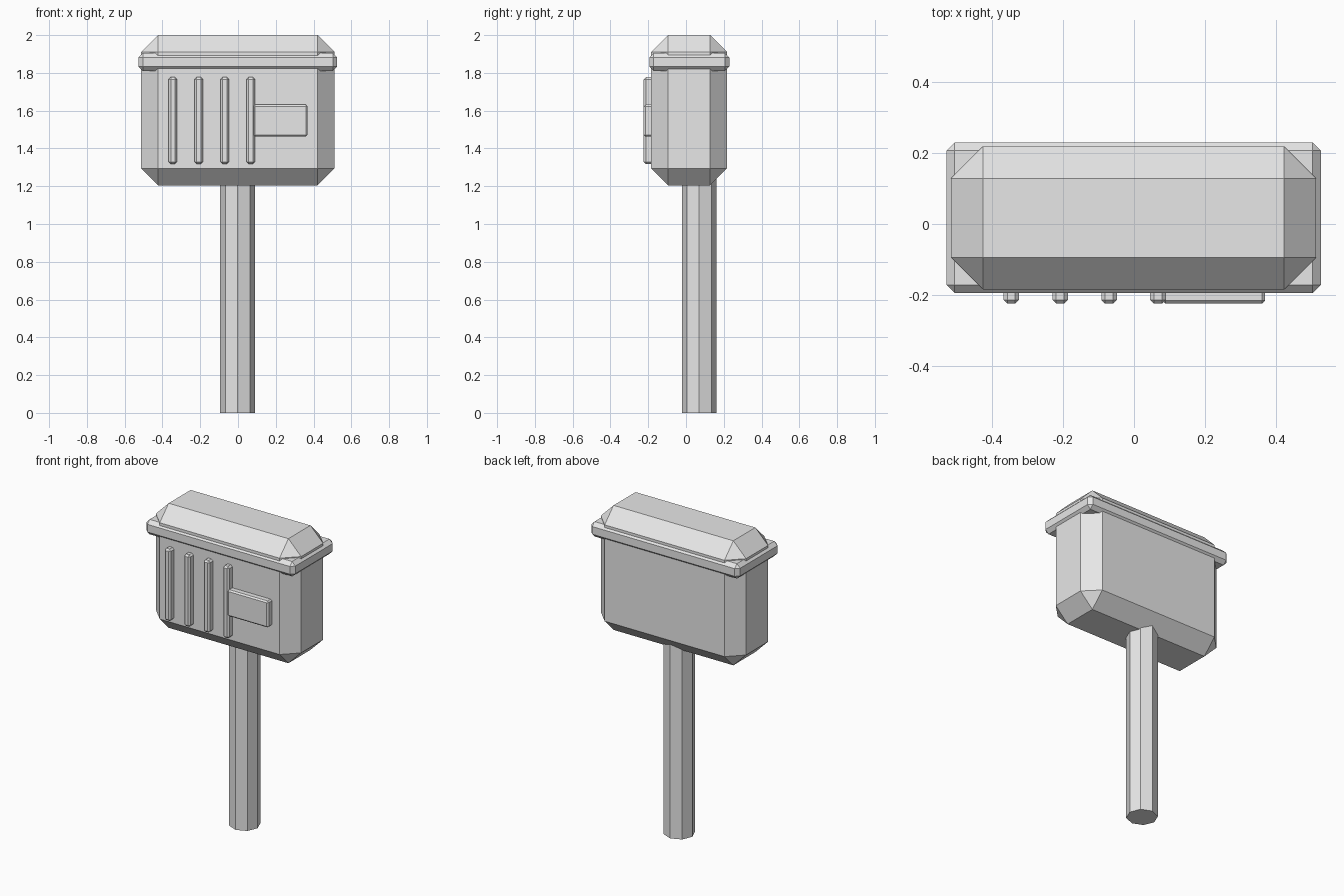
import bpy
import bmesh
from mathutils import Matrix, Vector

cube = bpy.data.objects.get("Cube")
if cube:
    bpy.data.objects.remove(cube, do_unlink=True)

grey = bpy.data.materials.new("light_grey")
grey.use_nodes = True
grey.diffuse_color = (0.8, 0.8, 0.8, 1)
grey.node_tree.nodes["Principled BSDF"].inputs["Base Color"].default_value = (0.8, 0.8, 0.8, 1)


def finish(name, bm):
    mesh = bpy.data.meshes.new(name)
    bm.to_mesh(mesh)
    bm.free()
    mesh.materials.append(grey)
    obj = bpy.data.objects.new(name, mesh)
    bpy.context.collection.objects.link(obj)


def chamfered_box(name, low, high, chamfer):
    low, high = Vector(low), Vector(high)
    bm = bmesh.new()
    matrix = Matrix.Translation((low + high) / 2) @ Matrix.Diagonal((*(high - low), 1))
    bmesh.ops.create_cube(bm, size=1, matrix=matrix)
    bmesh.ops.bevel(bm, geom=bm.edges[:], offset=chamfer, segments=1,
                    affect='EDGES', clamp_overlap=True)
    finish(name, bm)


# Main box and the rim that wraps around its lid
chamfered_box("box_body", (-0.514, -0.184, 1.205), (0.512, 0.218, 2.0), 0.09)
chamfered_box("lid_rim", (-0.527, -0.194, 1.81), (0.525, 0.229, 1.905), 0.023)

# Raised ribs and label plate on the front
for i in range(4):
    x = -0.345 + i * 0.1375
    chamfered_box(f"front_rib_{i + 1}", (x - 0.022, -0.224, 1.318),
                  (x + 0.022, -0.165, 1.777), 0.011)
chamfered_box("front_plate", (0.08, -0.224, 1.463), (0.368, -0.165, 1.632), 0.009)

# Octagonal post, set slightly behind the middle
bm = bmesh.new()
bmesh.ops.create_cone(bm, cap_ends=True, segments=8, radius1=0.092, radius2=0.092,
                      depth=1.26, matrix=Matrix.Translation((-0.002, 0.07, 0.63)))
finish("post", bm)
